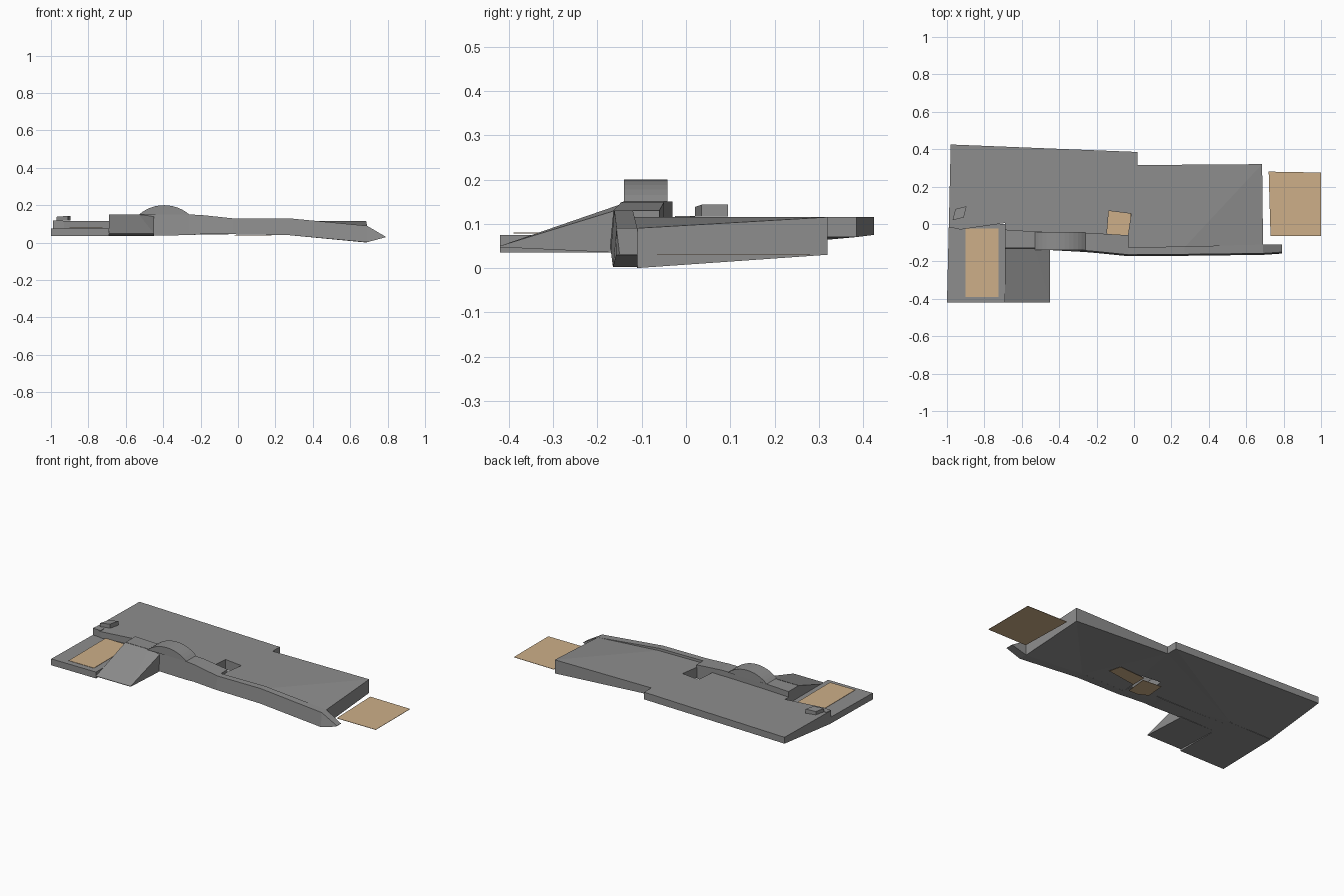
import bpy, bmesh, math

if "Cube" in bpy.data.objects:
    bpy.data.objects.remove(bpy.data.objects["Cube"])


def material(name, rgb):
    m = bpy.data.materials.new(name)
    m.diffuse_color = (*rgb, 1)
    m.use_nodes = True
    m.node_tree.nodes["Principled BSDF"].inputs["Base Color"].default_value = m.diffuse_color
    return m


STONE = material("stone_grey", (0.27, 0.27, 0.27))
TAN = material("sand_tan", (0.61, 0.43, 0.25))


def finish(bm, name, mat):
    bmesh.ops.triangulate(bm, faces=[f for f in bm.faces if len(f.verts) > 4])
    bmesh.ops.recalc_face_normals(bm, faces=bm.faces)
    me = bpy.data.meshes.new(name)
    bm.to_mesh(me)
    bm.free()
    me.materials.append(mat)
    ob = bpy.data.objects.new(name, me)
    bpy.context.collection.objects.link(ob)
    return ob


def prism(name, pts, mat=STONE):
    """Outline of (x, y, bottom z, top z) turned into a closed block."""
    bm = bmesh.new()
    lo = [bm.verts.new((x, y, a)) for x, y, a, b in pts]
    hi = [bm.verts.new((x, y, b)) for x, y, a, b in pts]
    bm.faces.new(lo[::-1])
    bm.faces.new(hi)
    for i in range(len(pts)):
        j = (i + 1) % len(pts)
        bm.faces.new((lo[i], lo[j], hi[j], hi[i]))
    return finish(bm, name, mat)


def plate(name, outline, z):
    return prism(name, [(x, y, z - 0.001, z + 0.001) for x, y in outline], TAN)


def loft(name, stations):
    """Box section along x: (x, back y, front y, bottom z, top z)."""
    bm = bmesh.new()
    rings = [[bm.verts.new(p) for p in ((x, f, b), (x, k, b), (x, k, t), (x, f + 0.008, t))]
             for x, k, f, b, t in stations]
    for r, s in zip(rings, rings[1:]):
        for i in range(4):
            j = (i + 1) % 4
            bm.faces.new((r[i], r[j], s[j], s[i]))
    bm.faces.new(rings[0])
    bm.faces.new(rings[-1])
    return finish(bm, name, STONE)


# Main deck with a hole cut through it
deck = prism("deck", [
    (-0.99, -0.01, .035, .115), (-0.93, -0.03, .035, .115), (-0.69, 0.005, .035, .115),
    (-0.69, -0.10, .035, .115), (-0.03, -0.13, .045, .115), (0.27, -0.125, .04, .115),
    (0.69, -0.11, 0, .09), (0.685, 0.32, .03, .115), (0.02, 0.315, .07, .115),
    (0.02, 0.385, .07, .115), (-0.98, 0.425, .075, .115)])
hole = prism("hole_cutter", [(x, y, -.1, .3) for x, y in (
    (-.145, -.05), (-.08, -.08), (-.035, -.075), (-.015, .055), (-.135, .07))])
hole.hide_render = True
hole.hide_viewport = True
cut = deck.modifiers.new("hole", 'BOOLEAN')
cut.object = hole
cut.operation = 'DIFFERENCE'
cut.solver = 'EXACT'

# Raised front wall, ending in a wedge tip
loft("front_wall", [(-.69, -.03, -.135, .035, .15), (-.53, -.04, -.135, .037, .15),
                    (-.26, -.05, -.15, .04, .15), (-.2, -.05, -.155, .045, .148),
                    (-.03, -.06, -.172, .045, .13)])
loft("front_lip", [(-.03, -.125, -.172, .045, .13), (.27, -.12, -.17, .04, .13),
                   (.69, -.11, -.165, .002, .09), (.79, -.11, -.158, .029, .031)])

# Low side platform and the ramp beside it
prism("side_platform", [(-1, -.42, .035, .075), (-.69, -.42, .035, .075),
                        (-.69, .0, .035, .075), (-.99, .0, .035, .075)])
prism("ramp", [(-.69, -.42, .047, .05), (-.45, -.42, .047, .05), (-.45, -.16, .035, .13),
               (-.45, -.13, .035, .14), (-.53, -.13, .035, .15), (-.69, -.13, .035, .15)])

# Rounded hump on the wall
R, N = 0.207, 12
half = math.asin(0.135 / R)
arc = [(-.395 + R * math.sin(a), .2 - R + R * math.cos(a))
       for a in (half * (2 * i / N - 1) for i in range(N + 1))]
bm = bmesh.new()
front = [bm.verts.new((x, -.14, z - .003)) for x, z in arc]
back = [bm.verts.new((x, -.042, z - .003)) for x, z in arc]
bm.faces.new(front)
bm.faces.new(back[::-1])
for i in range(-1, N):
    bm.faces.new((front[i], front[i + 1], back[i + 1], back[i]))
for v in bm.verts:
    v.co.z += .003
finish(bm, "hump", STONE)

# Small blocks at the left end
prism("small_crate", [(-.97, .02, .117, .138), (-.91, .035, .117, .143),
                      (-.895, .095, .117, .143), (-.955, .08, .117, .138)])
prism("small_step", [(-.99, -.02, .075, .118), (-.935, -.025, .075, .118),
                     (-.935, .01, .075, .118), (-.985, .02, .075, .118)])

# Flat tan plates
plate("platform_plate", [(-.9, -.39), (-.725, -.39), (-.725, -.025), (-.9, -.025)], .079)
plate("end_plate", [(.73, -.065), (1, -.065), (1, .275), (.72, .28)], .03)
plate("hole_floor", [(-.15, -.05), (-.09, -.08), (-.03, -.08), (-.015, .06), (-.14, .07)], .027)
plate("under_plate", [(-.02, -.03), (.18, .0), (.16, .075), (-.02, .065)], .04)
